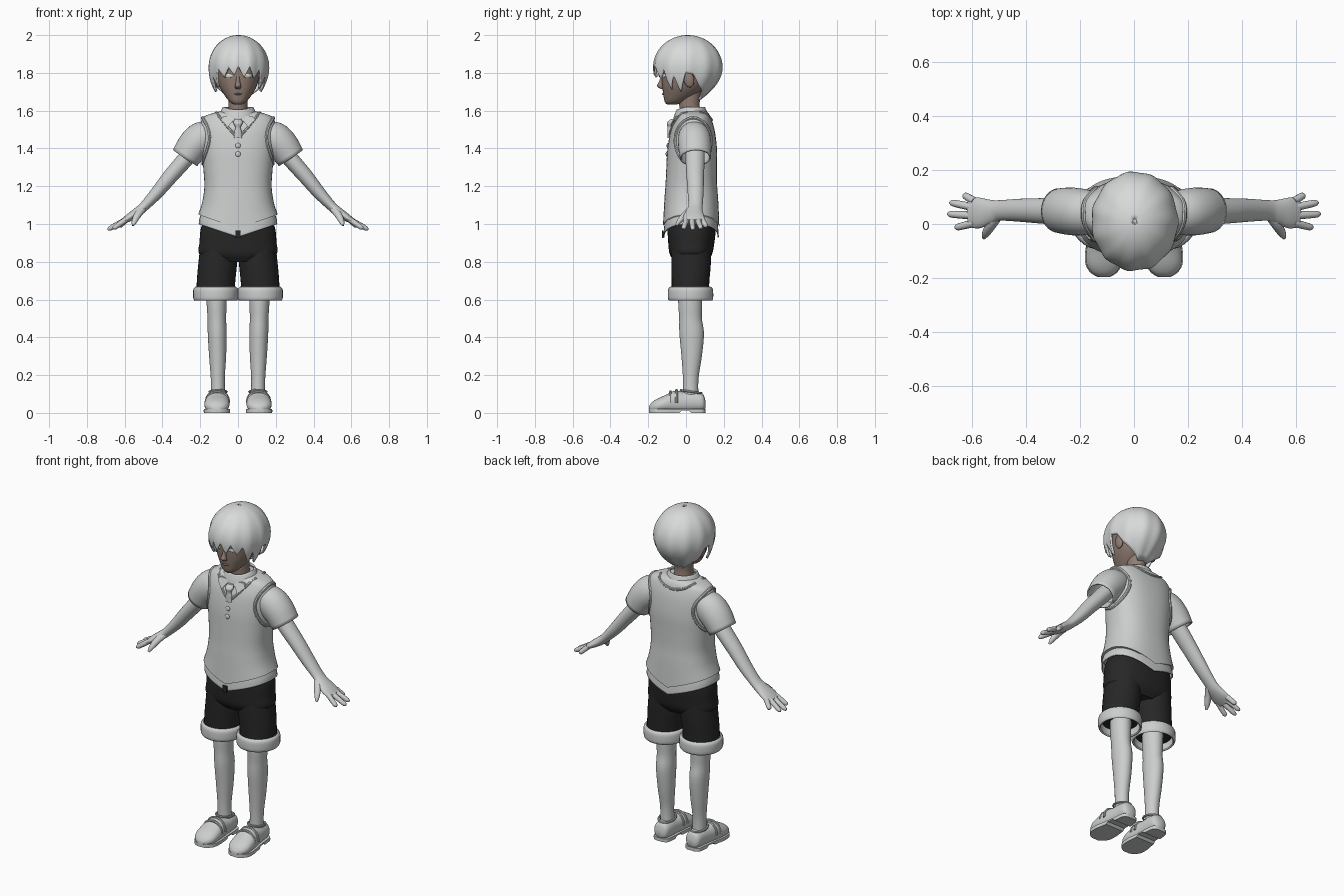
import bpy, bmesh, math
from mathutils import Vector
from mathutils.bvhtree import BVHTree

cube = bpy.data.objects.get("Cube")
if cube:
    bpy.data.objects.remove(cube, do_unlink=True)


def material(name, rgb):
    m = bpy.data.materials.new(name)
    m.use_nodes = True
    m.diffuse_color = (*rgb, 1)
    bsdf = next(n for n in m.node_tree.nodes if n.type == 'BSDF_PRINCIPLED')
    bsdf.inputs["Base Color"].default_value = (*rgb, 1)
    bsdf.inputs["Roughness"].default_value = 0.8
    return m


CLOTH = material("pale grey", (0.6, 0.61, 0.61))
HAIR = material("silver hair", (0.69, 0.7, 0.7))
DARK = material("charcoal", (0.02, 0.02, 0.02))
SKIN = material("brown skin", (0.28, 0.205, 0.17))
WHITE = material("eye white", (0.7, 0.7, 0.68))
SIDES = ((1, "left"), (-1, "right"))
X, Y, Z = Vector((1, 0, 0)), Vector((0, 1, 0)), Vector((0, 0, 1))


def finish(ob, mat, thick=0):
    """Assign the colour, optional wall thickness and smooth shading."""
    ob.data.materials.append(mat)
    bpy.ops.object.select_all(action='DESELECT')
    ob.select_set(True)
    bpy.context.view_layer.objects.active = ob
    if ob.type == 'CURVE':
        bpy.ops.object.convert(target='MESH')
        ob = bpy.context.object
    bpy.ops.object.shade_smooth_by_angle(angle=math.radians(42))
    if thick:
        mod = ob.modifiers.new("wall", 'SOLIDIFY')
        mod.thickness = thick
    return ob


def skin(name, rings, mat, cap=True, thick=0):
    """Bridge equal closed rings of points into one surface."""
    bm = bmesh.new()
    rows = [[bm.verts.new(p) for p in r] for r in rings]
    n = len(rows[0])
    for lo, hi in zip(rows, rows[1:]):
        for i in range(n):
            j = (i + 1) % n
            bm.faces.new((lo[i], lo[j], hi[j], hi[i]))
    if cap:
        bm.faces.new(rows[0])
        bm.faces.new(rows[-1])
    bmesh.ops.recalc_face_normals(bm, faces=bm.faces)
    me = bpy.data.meshes.new(name)
    bm.to_mesh(me)
    bm.free()
    ob = bpy.data.objects.new(name, me)
    bpy.context.collection.objects.link(ob)
    return finish(ob, mat, thick)


def loft(name, keys, mat, s=1, axis=Z, ref=Y, power=2.0, cap=True, thick=0,
         deform=None, seg=32, steps=4):
    """Smooth loft; keys are x, y, z and two half widths. axis=None follows the path."""
    k = [Vector((q[0] * s, *q[1:])) for q in keys]
    k = [2 * k[0] - k[1]] + k + [2 * k[-1] - k[-2]]
    path = []
    for i in range(1, len(k) - 2):
        a, b, c, d = k[i - 1:i + 3]
        for j in range(steps):
            t = j / steps
            path.append(0.5 * (2 * b + (c - a) * t + (2 * a - 5 * b + 4 * c - d) * t * t
                               + (3 * b - a - 3 * c + d) * t ** 3))
    path.append(k[-2])
    rings = []
    for i, p in enumerate(path):
        t = axis or (path[min(i + 1, len(path) - 1)] - path[max(i - 1, 0)]).to_3d_safe \
            if axis else Vector((path[min(i + 1, len(path) - 1)] - path[max(i - 1, 0)])[:3]).normalized()
        v = (ref - t * ref.dot(t)).normalized()
        u = t.cross(v)
        ring = []
        for m in range(seg):
            ang = math.tau * m / seg
            c, d = math.cos(ang), math.sin(ang)
            q = (Vector(p[:3]) + u * p[3] * math.copysign(abs(c) ** (2 / power), c)
                 + v * p[4] * math.copysign(abs(d) ** (2 / power), d))
            ring.append(deform(q) if deform else q)
        rings.append(ring)
    return skin(name, rings, mat, cap, thick)


def cord(name, pts, r, mat, cyclic=False):
    cu = bpy.data.curves.new(name, 'CURVE')
    cu.dimensions, cu.bevel_depth, cu.bevel_resolution = '3D', r, 2
    cu.use_fill_caps = True
    sp = cu.splines.new('POLY')
    sp.points.add(len(pts) - 1)
    for p, q in zip(sp.points, pts):
        p.co = (*q, 1)
    sp.use_cyclic_u = cyclic
    ob = bpy.data.objects.new(name, cu)
    bpy.context.collection.objects.link(ob)
    return finish(ob, mat)


def ball(name, loc, size, mat, turn=(0, 0, 0)):
    bpy.ops.mesh.primitive_uv_sphere_add(segments=20, ring_count=12, radius=1, location=loc, rotation=turn)
    ob = bpy.context.object
    ob.name, ob.scale = name, size
    return finish(ob, mat)


def hem(top, drop):
    """Lower the front and back of a garment edge towards the middle."""
    def f(q):
        w = max(0, min(1, (top - q.z) / 0.1))
        return Vector((q.x, q.y, q.z - drop * w * max(0, 1 - abs(q.x) / 0.21)))
    return f


# Vest and the shirt tail below it
vest = loft("vest", [(0, .027, 1.05, .211, .15), (0, .028, 1.12, .189, .144), (0, .028, 1.2, .178, .137),
                     (0, .03, 1.3, .184, .134), (0, .033, 1.4, .194, .131), (0, .036, 1.5, .2, .115),
                     (0, .04, 1.56, .188, .092), (0, .04, 1.585, .14, .08), (0, .04, 1.6, .075, .06)],
            CLOTH, power=2.4, deform=hem(1.15, .075), seg=48)
loft("shirt_tail", [(0, .027, 1.0, .208, .147), (0, .027, 1.03, .204, .143), (0, .027, 1.09, .185, .132)],
     CLOTH, power=2.4, cap=False, thick=.006, deform=hem(1.1, .07), seg=48)
tree = BVHTree.FromPolygons([v.co for v in vest.data.vertices], [tuple(p.vertices) for p in vest.data.polygons])


def on_vest(origin, direction):
    hit = tree.ray_cast(origin, direction)[0]
    return hit if hit is not None else tree.find_nearest(origin)[0]


# Vest trims and buttons
front = [(.115 * i / 8, 1.46 + .13 * abs(i / 8) ** 1.2) for i in range(-8, 9)]
cord("neck_trim_front", [on_vest(Vector((x, -.3, z)), Y) for x, z in front], .007, CLOTH)
back = [(.115 * i / 8, 1.55 + .04 * (i / 8) ** 2) for i in range(-8, 9)]
cord("neck_trim_back", [on_vest(Vector((x, .4, z)), -Y) for x, z in back], .007, CLOTH)
for z in (1.37, 1.415):
    ball("vest_button", on_vest(Vector((0, -.3, z)), Y), (.014, .007, .014), CLOTH)

# Collar and tie
loft("collar_band", [(0, .025, 1.56, .102, .097), (0, .025, 1.59, .095, .088), (0, .025, 1.62, .08, .075)],
     CLOTH, cap=False, thick=.008,
     deform=lambda q: Vector((q.x, q.y, q.z - .025 * max(0, -q.y / .09))))
loft("tie", [(0, -.07, 1.555, .018, .012), (0, -.083, 1.535, .025, .018), (0, -.084, 1.512, .014, .014),
             (0, -.087, 1.49, .019, .011), (0, -.09, 1.455, .02, .008)], CLOTH, seg=16)
for s, side in SIDES:
    outline = [(.008, 1.57), (.085, 1.6), (.09, 1.55), (.052, 1.515)]
    base = [on_vest(Vector((s * x, -.1, z)), Y) for x, z in outline]
    skin(side + "_collar_flap", [[p + Y * d for p in base] for d in (.005, -.012)], CLOTH)

# Shorts
loft("shorts_seat", [(0, .03, 1.04, .17, .115), (0, .03, .98, .196, .127), (0, .028, .9, .204, .122),
                     (0, .026, .84, .204, .112), (0, .025, .8, .12, .085)], DARK, power=2.4, seg=48)
skin("fly_gap", [[Vector((x, y, z)) for x, z in ((-.012, .925), (.012, .925), (.014, .965), (-.014, .965))]
                 for y in (-.119, -.126)], DARK)

# Shoe clamp rules
def upper(q):
    return Vector((q.x, q.y, max(q.z, .016)))


def tread(q):
    low = .012 if -.03 < q.y < .02 else 0
    return Vector((q.x, q.y, max(low, min(q.z, .02))))


SHOE = [(.105, .103, .045, .02, .02), (.105, .088, .055, .046, .043), (.105, .04, .058, .055, .05),
        (.107, -.01, .055, .056, .054), (.109, -.06, .055, .062, .06), (.111, -.105, .048, .048, .066),
        (.112, -.15, .038, .038, .063), (.112, -.18, .03, .026, .045), (.112, -.197, .024, .01, .018)]

for s, side in SIDES:
    # Legs of the shorts with turned cuffs
    loft(side + "_shorts_leg", [(.1, .028, .93, .095, .105), (.107, .027, .8, .102, .105),
                                (.116, .024, .7, .102, .1), (.119, .023, .635, .1, .098)], DARK, s)
    loft(side + "_cuff", [(.118, .024, .66, .1, .1), (.118, .024, .65, .109, .109),
                          (.118, .024, .61, .109, .11), (.118, .024, .6, .104, .105)],
         CLOTH, s, cap=False, thick=-.01)
    # Lower legs
    loft(side + "_leg", [(.113, .022, .68, .055, .063), (.113, .022, .58, .053, .063), (.112, .024, .5, .049, .06),
                         (.11, .03, .42, .05, .065), (.108, .03, .3, .045, .054), (.107, .025, .18, .037, .041),
                         (.106, .025, .07, .038, .041)], CLOTH, s)
    # Shoes
    loft(side + "_shoe", SHOE, CLOTH, s, axis=Y, ref=X, power=2.2, deform=upper)
    loft(side + "_sole", [(x, y, .01, .02, b + .004) for x, y, z, a, b in SHOE], CLOTH, s,
         axis=Y, ref=X, power=5, deform=tread)
    for y, h in ((-.05, .068), (-.082, .06)):
        arc = [math.pi * i / 14 for i in range(15)]
        cord(side + "_shoe_strap", [(s * (.109 + .061 * math.cos(a)), y, .052 + h * math.sin(a)) for a in arc],
             .007, CLOTH)
    ring = [math.tau * i / 16 for i in range(16)]
    cord(side + "_shoe_opening", [(s * (.105 + .045 * math.cos(a)), .027 + .055 * math.sin(a),
                                   .112 - .008 * math.sin(a)) for a in ring], .006, CLOTH, True)
    # Sleeves and armhole rims
    loft(side + "_sleeve", [(.14, .042, 1.48, .07, .075), (.19, .044, 1.455, .088, .086),
                            (.235, .047, 1.415, .086, .088), (.28, .05, 1.35, .077, .082)],
         CLOTH, s, axis=None, cap=False, thick=.008)
    ring = [math.tau * i / 32 for i in range(32)]
    cord(side + "_armhole_rim", [on_vest(Vector((s, .038 + .095 * math.cos(a), 1.44 + .122 * math.sin(a))), -s * X)
                                 for a in ring], .009, CLOTH, True)
    # Arms, fingers and thumb
    loft(side + "_arm", [(.2, .048, 1.435, .045, .052), (.29, .048, 1.33, .043, .05), (.36, .049, 1.25, .04, .046),
                         (.43, .051, 1.165, .034, .042), (.495, .05, 1.095, .026, .038), (.53, .045, 1.065, .025, .045),
                         (.575, .041, 1.035, .021, .057), (.61, .04, 1.013, .014, .052)], CLOTH, s, axis=None)
    for root, tip in (((.59, .084, 1.025), (.63, .108, .985)), ((.59, .061, 1.025), (.682, .08, .976)),
                      ((.59, .031, 1.025), (.69, .037, .97)), ((.59, .004, 1.025), (.662, -.014, .975))):
        a, b = Vector(root), Vector(tip)
        loft(side + "_finger", [(*a.lerp(b, t), r, r) for t, r in ((0, .015), (.5, .014), (.88, .012), (1, .004))],
             CLOTH, s, axis=None, seg=12, steps=3)
    loft(side + "_thumb", [(.505, .03, 1.08, .018, .02), (.53, -.005, 1.05, .017, .02), (.548, -.035, 1.015, .013, .015),
                           (.556, -.052, .992, .006, .006)], CLOTH, s, axis=None, ref=X, seg=12)
    # Eyes and ears
    ball(side + "_eye", (s * .05, -.117, 1.785), (.024, .006, .011), WHITE, (0, 0, s * .38))
    ball(side + "_ear", (s * .118, .015, 1.765), (.014, .028, .042), SKIN, (.2, 0, 0))

# Head, neck and features
loft("neck", [(0, .03, 1.56, .056, .058), (0, .018, 1.63, .05, .054), (0, .025, 1.73, .055, .06)], SKIN)
loft("head", [(0, -.075, 1.632, .02, .025), (0, -.06, 1.648, .045, .053), (0, -.032, 1.685, .074, .088),
              (0, -.012, 1.73, .099, .114), (0, 0, 1.79, .114, .13), (0, .01, 1.86, .12, .138),
              (0, .02, 1.93, .09, .11), (0, .02, 1.96, .04, .05)], SKIN, power=2.2)
loft("nose", [(0, -.123, 1.79, .008, .006), (0, -.13, 1.752, .011, .014), (0, -.136, 1.73, .017, .018),
              (0, -.122, 1.714, .012, .01)], SKIN, seg=16)
ball("mouth", (0, -.121, 1.688), (.022, .007, .005), SKIN)

# Hair cap: its lower edge follows fringe tips, side locks, ear gaps and nape
EDGE = [(-180, 1.66), (-150, 1.655), (-130, 1.69), (-112, 1.73), (-100, 1.79), (-86, 1.8), (-73, 1.69),
        (-63, 1.78), (-54, 1.72), (-42, 1.82), (-30, 1.775), (-20, 1.83), (-8, 1.785), (0, 1.835), (11, 1.77),
        (22, 1.835), (34, 1.77), (45, 1.82), (56, 1.71), (65, 1.785), (75, 1.69), (86, 1.8), (100, 1.79),
        (112, 1.73), (130, 1.69), (150, 1.655), (180, 1.66)]


def edge(deg):
    for (a, za), (b, zb) in zip(EDGE, EDGE[1:]):
        if a <= deg <= b:
            return za + (zb - za) * (deg - a) / (b - a)


rows, cols = 26, 180
hair = []
for r in range(rows):
    t = (r + .4) / (rows - .6)
    ring = []
    for c in range(cols):
        deg = c * 360 / cols - 180
        a = math.radians(deg)
        z = 2 - (2 - edge(deg)) * t ** 1.8
        d = z - 1.83
        taper = 12 + 9.5 * max(0, -math.cos(a))
        rad = math.sqrt(max(0, 1 - (d / .17) ** 2)) if d > 0 else 1 - taper * d * d
        rad *= 1 + .018 * t * math.cos(11 * a + 2 * t)
        ring.append(Vector((.003 + .16 * rad * math.sin(a), .01 - .183 * rad * math.cos(a), z)))
    hair.append(ring)
cap = skin("hair", hair, HAIR, cap=False, thick=.012)
ball("hair_crown", (.003, .01, 1.975), (.06, .068, .0245), HAIR)
